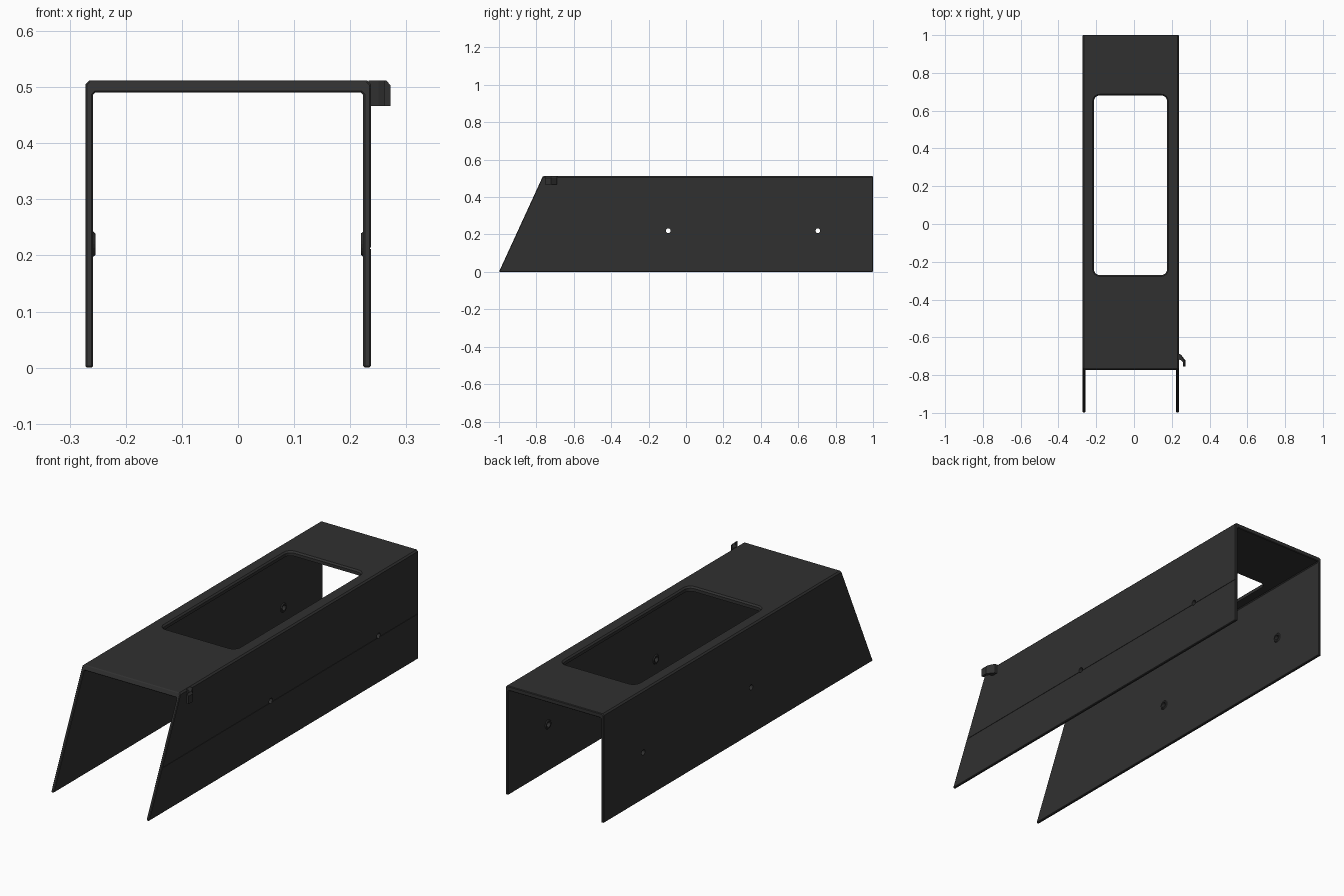
import bpy, bmesh, math
from mathutils import Matrix

if "Cube" in bpy.data.objects:
    bpy.data.objects.remove(bpy.data.objects["Cube"])

XL, XR = -0.272, 0.237        # outer faces of the side walls
H, WALL, ROOF = 0.512, 0.014, 0.0215
HOLES = [(-0.095, 0.22), (0.705, 0.22)]

black = bpy.data.materials.new("charcoal plastic")
black.diffuse_color = (0.03, 0.03, 0.03, 1)
black.use_nodes = True
black.node_tree.nodes["Principled BSDF"].inputs["Base Color"].default_value = black.diffuse_color


def finish(name, bm, helper=False):
    bmesh.ops.recalc_face_normals(bm, faces=bm.faces)
    me = bpy.data.meshes.new(name)
    bm.to_mesh(me)
    bm.free()
    me.materials.append(black)
    ob = bpy.data.objects.new(name, me)
    bpy.context.collection.objects.link(ob)
    if helper:
        ob.hide_render = True
        ob.hide_set(True)
    return ob


def loft(name, rings, helper=False):
    """Skin a closed solid through rings of equal point count."""
    bm = bmesh.new()
    loops = [[bm.verts.new(p) for p in r] for r in rings]
    for a, b in zip(loops, loops[1:]):
        n = len(a)
        for i in range(n):
            bm.faces.new((a[i], a[(i + 1) % n], b[(i + 1) % n], b[i]))
    bm.faces.new(loops[0])
    bm.faces.new(loops[-1])
    return finish(name, bm, helper)


def cut(ob, cutter):
    m = ob.modifiers.new("cut", 'BOOLEAN')
    m.operation, m.solver, m.object = 'DIFFERENCE', 'EXACT', cutter


def rod(name, x0, x1, r0, r1, y, z, sides, helper=False):
    bm = bmesh.new()
    mat = Matrix.Translation(((x0 + x1) / 2, y, z)) @ Matrix.Rotation(math.pi / 2, 4, 'Y')
    bmesh.ops.create_cone(bm, cap_ends=True, segments=sides, radius1=r0, radius2=r1,
                          depth=x1 - x0, matrix=mat)
    return finish(name, bm, helper)


def rounded_rect(x0, x1, y0, y1, r, z, grow=0.0):
    pts = []
    corners = [(x1 - r, y1 - r), (x0 + r, y1 - r), (x0 + r, y0 + r), (x1 - r, y0 + r)]
    for k, (cx, cy) in enumerate(corners):
        for i in range(7):
            a = math.pi / 2 * (k + i / 6)
            pts.append((cx + (r + grow) * math.cos(a), cy + (r + grow) * math.sin(a), z))
    return pts


# Channel body: chamfered U section, raked front end, square back end
c, i = 0.007, 0.004
section = [(XL, 0), (XL, H - c), (XL + c, H), (XR - c, H), (XR, H - c), (XR, 0),
           (XR - WALL, 0), (XR - WALL, H - ROOF - i), (XR - WALL - i, H - ROOF),
           (XL + WALL + i, H - ROOF), (XL + WALL, H - ROOF - i), (XL + WALL, 0)]
front = [(x, -1 + 0.235 * z / H, z) for x, z in section]
back = [(x, 1, z) for x, z in section]
body = loft("channel_cover", [front, back])
bev = body.modifiers.new("soft edges", 'BEVEL')
bev.width, bev.segments, bev.limit_method = 0.003, 1, 'ANGLE'
bev.angle_limit = math.radians(50)

# Roof window with a chamfered upper rim
win = (-0.212, 0.175, -0.27, 0.68, 0.03)
cut(body, loft("window_cutter", [rounded_rect(*win, 0.45), rounded_rect(*win, H - 0.007),
                                 rounded_rect(*win, H + 0.005, 0.012)], True))

# Fine seam along the right wall
zs, xs = 0.213, XR - 0.002
seam = [(xs, zs - 0.0012), (XR + 0.01, zs - 0.0012), (XR + 0.01, zs + 0.0012), (xs, zs + 0.0012)]
cut(body, loft("seam_cutter", [[(x, y, z) for x, z in seam] for y in (-1.1, 1.1)], True))

# Screw holes with tapered bosses inside both walls
for n, (y, z) in enumerate(HOLES):
    drill = rod(f"screw_hole_cutter_{n}", -0.4, 0.4, 0.0125, 0.0125, y, z, 20, True)
    cut(body, drill)
    li, ri = XL + WALL, XR - WALL
    cut(rod(f"left_boss_{n}", li - 0.002, li + 0.004, 0.024, 0.019, y, z, 20), drill)
    cut(rod(f"right_boss_{n}", ri - 0.004, ri + 0.002, 0.019, 0.024, y, z, 20), drill)

# Small hook at the upper front of the right wall, its outer top edge sloped
plan = [(XR - 0.004, -0.688), (0.247, -0.69), (0.272, -0.722), (0.272, -0.755), (0.26, -0.755),
        (0.26, -0.733), (0.25, -0.722), (XR - 0.004, -0.715)]
loft("side_hook", [[(x, y, 0.466) for x, y in plan],
                   [(x, y, 0.503) for x, y in plan],
                   [(min(x, 0.264), y, H) for x, y in plan]])
